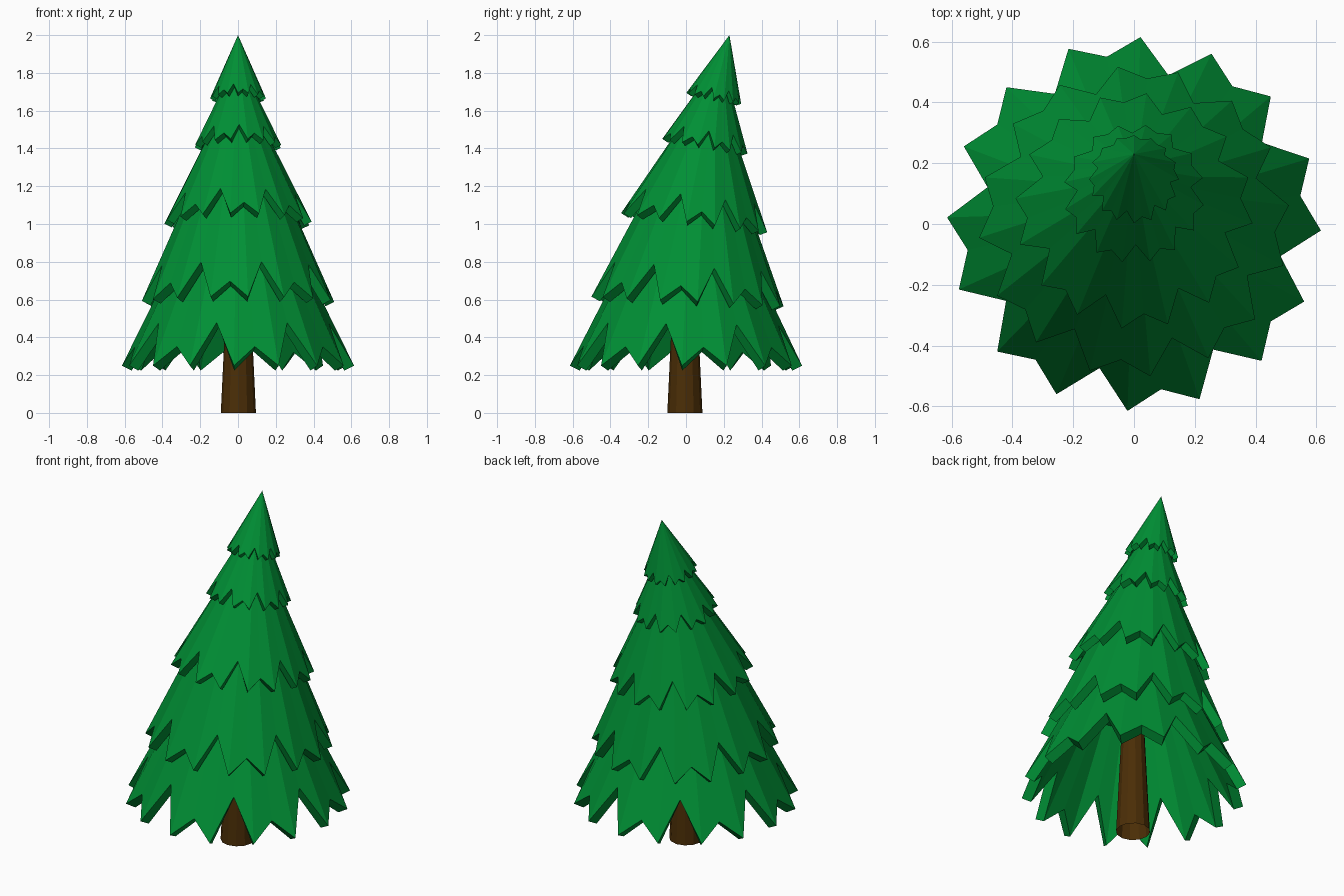
import bpy, bmesh
from math import sin, cos, radians, pi
from mathutils import Vector

if "Cube" in bpy.data.objects:
    bpy.data.objects.remove(bpy.data.objects["Cube"])

TIPS = 16


def material(name, color):
    m = bpy.data.materials.new(name)
    m.diffuse_color = color
    m.use_nodes = True
    m.node_tree.nodes["Principled BSDF"].inputs["Base Color"].default_value = m.diffuse_color
    return m


green = material("needle_green", (0.0, 0.275, 0.035, 1))
brown = material("bark_brown", (0.07, 0.027, 0.002, 1))

# Tiers: tip radius, height, lean in y, tilt, angle of first tip
tiers = [
    (0.615, 0.250, 0.000, 0.00, -2),
    (0.512, 0.590, 0.008, 0.05, -16.5),
    (0.392, 1.007, 0.043, 0.13, -6 + 45),
    (0.232, 1.412, 0.100, 0.17, 13),
    (0.148, 1.665, 0.147, 0.20, 0),
]
APEX = Vector((0, 0.23, 2.0))


def thickness(r):
    return 0.022 + 0.058 * r


def ring_point(tier, ang, r, h):
    """Point on a ring in the tilted frame of a tier."""
    _, z, y, t, _ = tier
    ly = r * sin(ang)
    return Vector((r * cos(ang), y + ly * cos(t) + h * sin(t), z - ly * sin(t) + h * cos(t)))


def build_tier(i):
    tier = tiers[i]
    r, z, y, tilt, start = tier
    th = thickness(r)
    top_tier = i == len(tiers) - 1
    bm = bmesh.new()
    n = TIPS * 2
    outer_low, outer_top, inner_low, inner_top = [], [], [], []
    if top_tier:
        peak = bm.verts.new(APEX)
        inner_peak = bm.verts.new(APEX - Vector((0, 0.02, 0.08)))
    for k in range(n):
        ang = radians(start) + k * pi / TIPS
        # notch columns sit slightly inward, giving one folded facet pair per tip
        fold = 0.978 if k % 2 else 1.0
        low = ring_point(tier, ang, r * fold, 0)
        if top_tier:
            top, span = APEX, 0.335
        else:
            nxt = tiers[i + 1]
            h = 0.42 * nxt[0]
            top_r = nxt[0] - 0.47 * h - 1.35 * thickness(nxt[0])
            top = ring_point(nxt, ang, top_r * fold, h)
            span = nxt[1] - z + h
        # tips at even points, notches alternately shallow and deep
        depth = (0, 0.16, 0, 0.36)[k % 4] * r
        p = low.lerp(top, depth / span)
        inward = Vector((-cos(ang) * 0.89, -sin(ang) * 0.89, -0.45 + 0.8 * tilt * sin(ang))) * th
        outer_low.append(bm.verts.new(p))
        inner_low.append(bm.verts.new(p + inward))
        if not top_tier:
            outer_top.append(bm.verts.new(top))
            inner_top.append(bm.verts.new(top + inward))
    for k in range(n):
        j = (k + 1) % n
        bm.faces.new((inner_low[k], inner_low[j], outer_low[j], outer_low[k]))
        if top_tier:
            bm.faces.new((outer_low[k], outer_low[j], peak))
            bm.faces.new((inner_low[j], inner_low[k], inner_peak))
        else:
            bm.faces.new((outer_low[k], outer_low[j], outer_top[j], outer_top[k]))
            bm.faces.new((inner_low[j], inner_low[k], inner_top[k], inner_top[j]))
    if not top_tier:
        bm.faces.new(outer_top)
        bm.faces.new(inner_top[::-1])
    bmesh.ops.recalc_face_normals(bm, faces=bm.faces)
    finish(bm, "branch_tier_%d" % (i + 1), green)


def finish(bm, name, mat):
    me = bpy.data.meshes.new(name)
    bm.to_mesh(me)
    bm.free()
    me.materials.append(mat)
    bpy.context.collection.objects.link(bpy.data.objects.new(name, me))


for i in range(len(tiers)):
    build_tier(i)

# Tapered trunk, open at the bottom
bm = bmesh.new()
bmesh.ops.create_cone(bm, cap_ends=False, segments=12, radius1=0.093, radius2=0.055, depth=0.8)
bmesh.ops.translate(bm, verts=bm.verts, vec=(0.002, -0.006, 0.4))
finish(bm, "trunk", brown)
